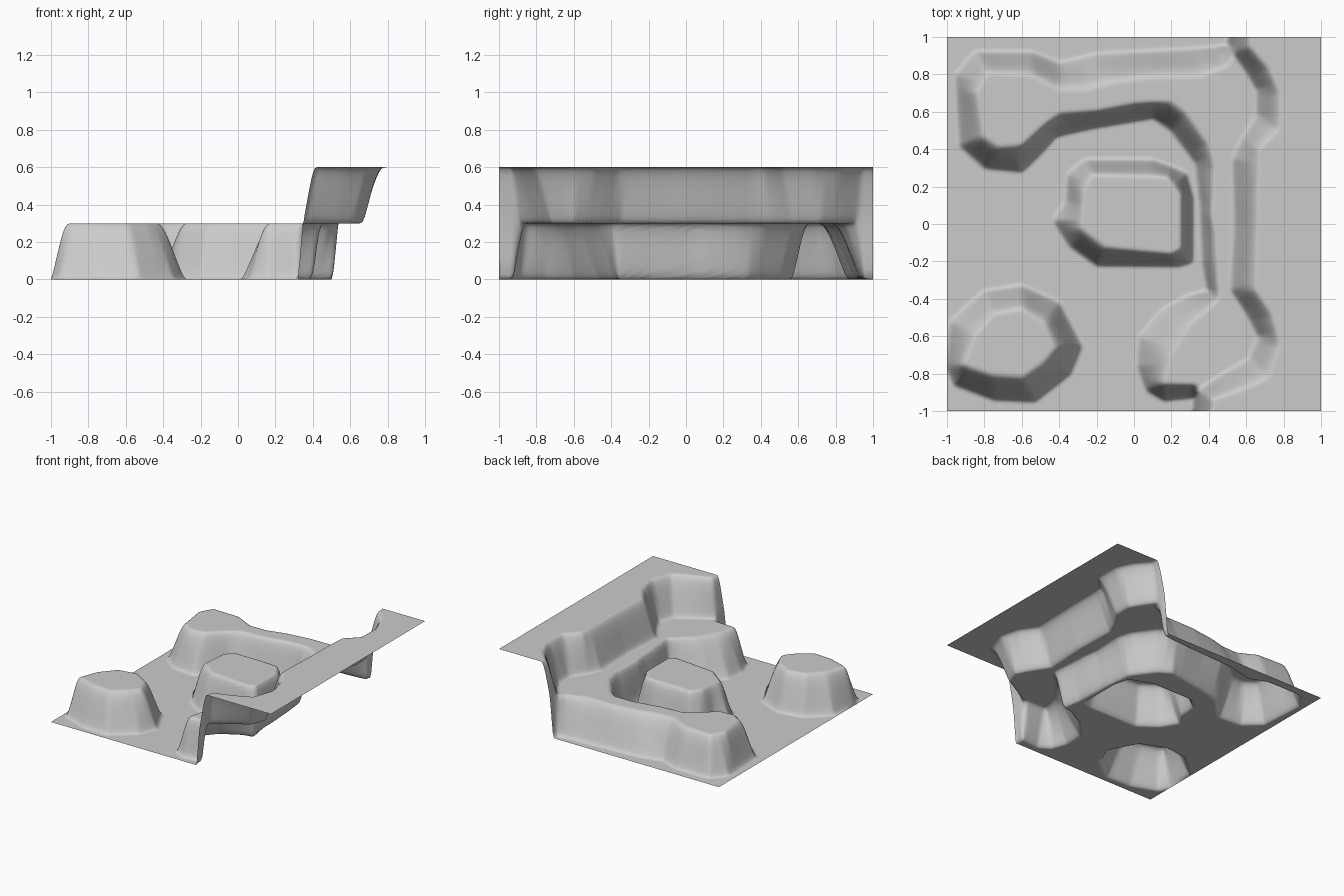
import bpy, bmesh, math

if "Cube" in bpy.data.objects:
    bpy.data.objects.remove(bpy.data.objects["Cube"])

N = 180          # grid cells per side
STEP = 0.3       # height of one terrace

# Each terrace: foot contour and rim contour in plan
round_hill = (
    [(-1, -.76), (-.98, -.52), (-.8, -.36), (-.6, -.33), (-.4, -.42), (-.28, -.65),
     (-.34, -.8), (-.53, -.95), (-.75, -.94), (-.96, -.86)],
    [(-.91, -.75), (-.85, -.61), (-.75, -.49), (-.6, -.46), (-.48, -.54), (-.43, -.66),
     (-.5, -.74), (-.6, -.81), (-.75, -.8)])

centre_mesa = (
    [(-.43, .02), (-.36, .12), (-.35, .27), (-.26, .34), (.1, .34), (.28, .27),
     (.31, .14), (.31, -.2), (.24, -.22), (-.2, -.22), (-.34, -.12)],
    [(-.28, -.02), (-.27, .18), (-.22, .26), (.18, .25), (.25, .15), (.25, -.13),
     (.2, -.16), (-.15, -.12)])

ridge_and_ledge = (
    [(.49, 1.2), (.51, .95), (.2, .93), (-.2, .91), (-.4, .86), (-.55, .92), (-.85, .92),
     (-.95, .8), (-.93, .42), (-.8, .3), (-.6, .28), (-.5, .38), (-.42, .47), (-.2, .52),
     (.1, .57), (.2, .5), (.33, .33), (.36, .1), (.37, -.2), (.4, -.36), (.3, -.38),
     (.15, -.46), (.03, -.6), (.02, -.76), (.07, -.89), (.16, -.94), (.33, -.92),
     (.31, -1.2), (1.3, -1.2), (1.3, 1.2)],
    [(.55, 1.2), (.54, .92), (.5, .84), (.35, .78), (.1, .78), (-.1, .75), (-.25, .71),
     (-.4, .71), (-.55, .79), (-.78, .8), (-.84, .7), (-.8, .47), (-.72, .42), (-.6, .43),
     (-.5, .52), (-.4, .6), (-.2, .61), (0, .65), (.2, .66), (.28, .6), (.4, .43),
     (.43, .3), (.41, .05), (.43, -.06), (.45, -.4), (.3, -.55), (.2, -.72), (.16, -.85),
     (.34, -.86), (.37, -1.2), (1.3, -1.2), (1.3, 1.2)])

high_plateau = (
    [(.52, 1.2), (.53, .92), (.6, .82), (.66, .72), (.66, .58), (.58, .45), (.53, .35),
     (.54, 0), (.52, -.35), (.6, -.47), (.67, -.6), (.62, -.72), (.45, -.82), (.35, -.89),
     (.34, -1.2), (1.3, -1.2), (1.3, 1.2)],
    [(.6, 1.2), (.62, .95), (.72, .84), (.78, .7), (.78, .5), (.67, .4), (.66, 0),
     (.65, -.35), (.74, -.48), (.78, -.65), (.72, -.83), (.58, -.89), (.42, -.94),
     (.41, -1.2), (1.3, -1.2), (1.3, 1.2)])


def edges(loop):
    out = []
    for (ax, ay), (bx, by) in zip(loop, loop[1:] + loop[:1]):
        dx, dy = bx - ax, by - ay
        out.append((ax, ay, dx, dy, 1 / (dx * dx + dy * dy)))
    return out


def inside_distance(x, y, segs):
    """Signed distance to a contour, positive inside."""
    best, inside = 9.0, False
    for ax, ay, dx, dy, inv in segs:
        px, py = x - ax, y - ay
        if (py < 0) != (py < dy) and px < dx * py / dy:
            inside = not inside
        t = min(1, max(0, (px * dx + py * dy) * inv))
        ex, ey = px - t * dx, py - t * dy
        best = min(best, ex * ex + ey * ey)
    return math.sqrt(best) * (1 if inside else -1)


def rise(x, y, terrace):
    """0 outside the foot, 1 inside the rim, rounded slope between."""
    foot, rim = terrace
    a = inside_distance(x, y, foot)
    if a <= 0:
        return 0
    b = -inside_distance(x, y, rim)
    if b <= 0:
        return 1
    t = a / (a + b)
    return 0.5 * (t * t * (3 - 2 * t) + 1 - (1 - t) ** 2)


hill, mesa, ledge, plateau = [
    (edges(f), edges(r)) for f, r in (round_hill, centre_mesa, ridge_and_ledge, high_plateau)]

# Terrain sheet: displaced grid
bm = bmesh.new()
bmesh.ops.create_grid(bm, x_segments=N, y_segments=N, size=1)
for v in bm.verts:
    x, y = v.co.x, v.co.y
    low = rise(x, y, ledge)
    if low < 1 and x < -.2 and y < -.3:
        low = max(low, rise(x, y, hill))
    if low < 1 and abs(x) < .45 and abs(y) < .36:
        low = max(low, rise(x, y, mesa))
    high = rise(x, y, plateau) if x > .3 else 0
    v.co.z = STEP * (low + high)

# Soften creases away from the sheet border
inner = [v for v in bm.verts if not v.is_boundary]
for _ in range(2):
    bmesh.ops.smooth_vert(bm, verts=inner, factor=.5, use_axis_z=True)
for f in bm.faces:
    f.smooth = True

mesh = bpy.data.meshes.new("terrain_sheet")
bm.to_mesh(mesh)
bm.free()
terrain = bpy.data.objects.new("terrain_sheet", mesh)
bpy.context.collection.objects.link(terrain)
